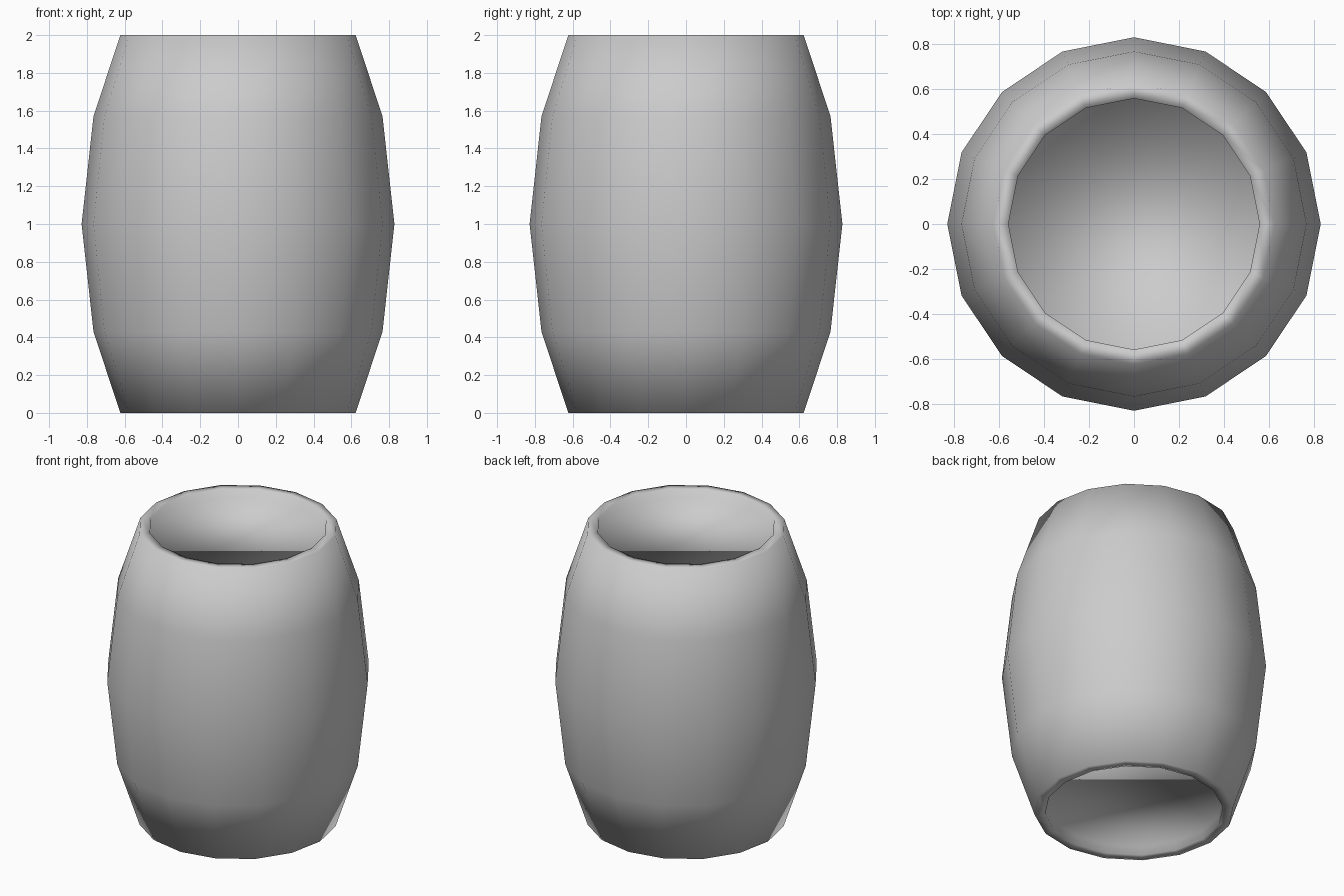
import bpy, bmesh
from math import cos, sin, tau

if "Cube" in bpy.data.objects:
    bpy.data.objects.remove(bpy.data.objects["Cube"])

SIDES = 16
# Half profile (radius, height above the middle): belly, shoulder, rim, recessed head
upper = [(0.765, 0.57), (0.623, 1.0), (0.557, 1.0), (0.557, 0.94)]
profile = [(r, 1 - h) for r, h in reversed(upper)] + [(0.828, 1.0)] \
        + [(r, 1 + h) for r, h in upper]

bm = bmesh.new()
# Rings of the barrel from the lower head to the upper head
rings = [[bm.verts.new((r * cos(tau * i / SIDES), r * sin(tau * i / SIDES), z))
          for i in range(SIDES)] for r, z in profile]

# Staves and rims
for a, b in zip(rings, rings[1:]):
    for i in range(SIDES):
        j = (i + 1) % SIDES
        bm.faces.new((a[i], a[j], b[j], b[i]))

# Recessed heads at both ends
bm.faces.new(rings[0][::-1])
bm.faces.new(rings[-1])

for f in bm.faces:
    f.smooth = True
bmesh.ops.recalc_face_normals(bm, faces=bm.faces)

mesh = bpy.data.meshes.new("barrel")
bm.to_mesh(mesh)
bm.free()
bpy.context.collection.objects.link(bpy.data.objects.new("barrel", mesh))
